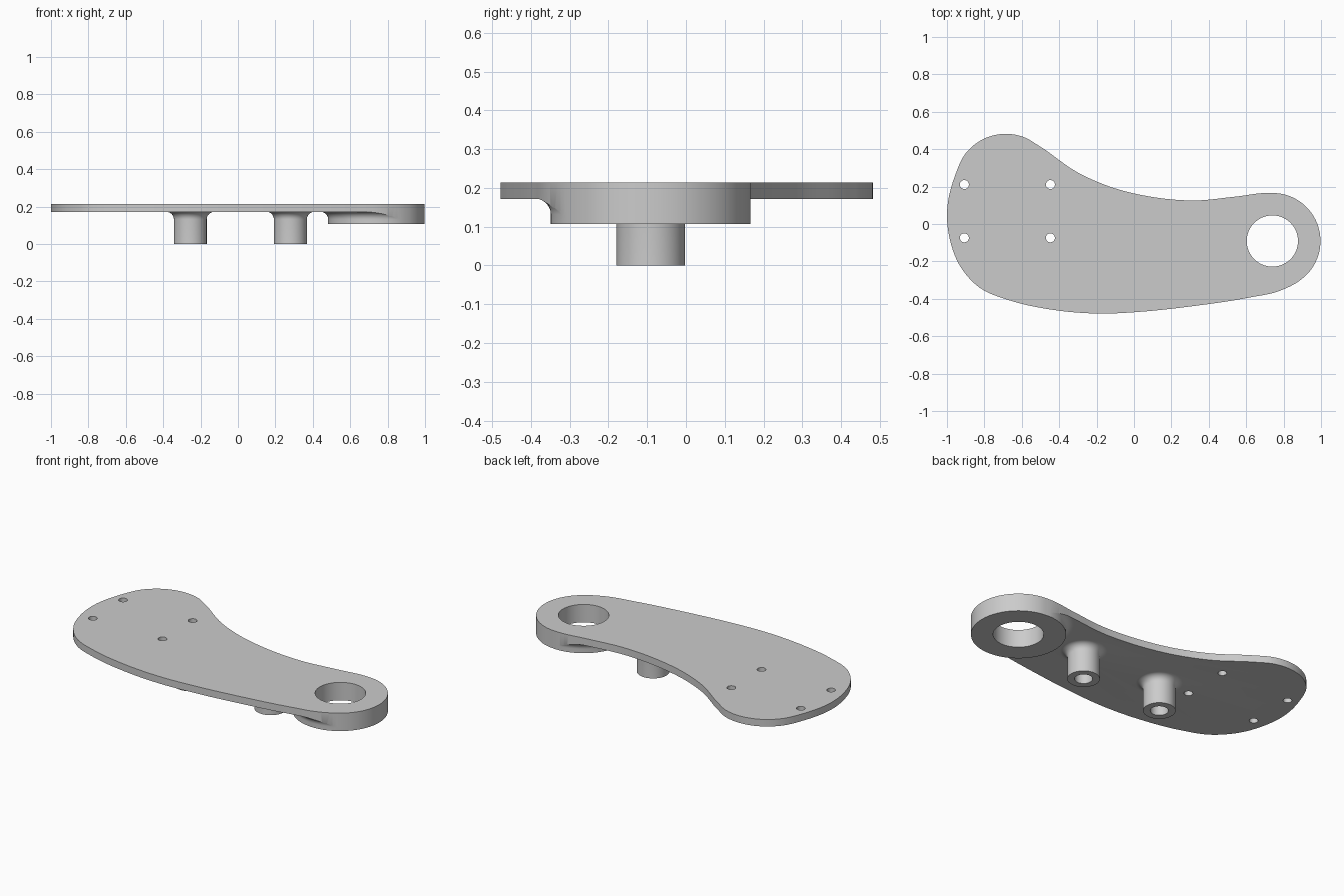
import bpy, bmesh, math
from mathutils import Vector

TOP, UNDER, COLLAR_Z = 0.214, 0.172, 0.107
HUB, HUB_R, FILLET = Vector((0.74, -0.091)), 0.258, 0.04

if "Cube" in bpy.data.objects:
    bpy.data.objects.remove(bpy.data.objects["Cube"])

grey = bpy.data.materials.new("light grey")
grey.use_nodes = True
grey.diffuse_color = (0.6, 0.6, 0.6, 1)
grey.node_tree.nodes["Principled BSDF"].inputs["Base Color"].default_value = grey.diffuse_color


def finish(name, bm, location=(0, 0, 0)):
    bmesh.ops.recalc_face_normals(bm, faces=bm.faces)
    mesh = bpy.data.meshes.new(name)
    bm.to_mesh(mesh)
    bm.free()
    mesh.materials.append(grey)
    obj = bpy.data.objects.new(name, mesh)
    obj.location = location
    bpy.context.collection.objects.link(obj)
    return obj


def prism(name, points, z0, z1):
    bm = bmesh.new()
    face = bm.faces.new([bm.verts.new((p.x, p.y, z0)) for p in points])
    new = bmesh.ops.extrude_face_region(bm, geom=[face])["geom"]
    bmesh.ops.translate(bm, vec=(0, 0, z1 - z0),
                        verts=[v for v in new if isinstance(v, bmesh.types.BMVert)])
    return finish(name, bm)


def lathe(name, profile, x, y, steps=96):
    """Revolve a closed (radius, z) profile around a vertical axis."""
    bm = bmesh.new()
    verts = [bm.verts.new((r, 0, z)) for r, z in profile]
    edges = [bm.edges.new((a, b)) for a, b in zip(verts, verts[1:] + verts[:1])]
    bmesh.ops.spin(bm, geom=verts + edges, axis=(0, 0, 1), cent=(0, 0, 0),
                   angle=math.tau, steps=steps)
    bmesh.ops.remove_doubles(bm, verts=bm.verts, dist=1e-5)
    return finish(name, bm, (x, y, 0))


def flare(radius):
    """Concave fillet from a vertical wall up to the plate underside."""
    return [(radius + FILLET * (1 - math.cos(a)), UNDER - FILLET + FILLET * math.sin(a))
            for a in (math.pi / 2 * i / 8 for i in range(9))]


def smooth_loop(points, steps=8):
    """Closed Catmull-Rom curve through the points."""
    out = []
    n = len(points)
    for i in range(n):
        a, b, c, d = (points[(i + k) % n] for k in (-1, 0, 1, 2))
        # chord-scaled tangents keep uneven spacing well behaved
        l0, l1, l2 = (b - a).length, (c - b).length, (d - c).length
        m0 = ((b - a) / l0 * l1 + (c - b) / l1 * l0) / (l0 + l1) * l1
        m1 = ((c - b) / l1 * l2 + (d - c) / l2 * l1) / (l1 + l2) * l1
        for k in range(steps):
            t = k / steps
            out.append(b * (2*t**3 - 3*t**2 + 1) + m0 * (t**3 - 2*t**2 + t)
                       + c * (3*t**2 - 2*t**3) + m1 * (t**3 - t**2))
    return out


def boolean(target, tool, operation):
    mod = target.modifiers.new(operation.title(), "BOOLEAN")
    mod.operation, mod.object, mod.solver = operation, tool, "EXACT"
    bpy.context.view_layer.objects.active = target
    bpy.ops.object.modifier_apply(modifier=mod.name)
    bpy.data.objects.remove(tool)


# Arm outline: rounded hub end, then the broad end
hub_arc = [HUB + (HUB_R - 0.001) * Vector((math.cos(a), math.sin(a)))
           for a in (math.radians(d) for d in range(-54, 91, 12))]
rim = [Vector(p) for p in (
    (0.54, 0.146), (0.334, 0.126), (0.083, 0.147), (-0.13, 0.2), (-0.3, 0.275),
    (-0.505, 0.416), (-0.59, 0.465), (-0.68, 0.482), (-0.8, 0.457), (-0.89, 0.39),
    (-0.96, 0.25), (-1, 0.045), (-0.985, -0.08), (-0.933, -0.22), (-0.826, -0.34),
    (-0.666, -0.408), (-0.452, -0.456), (-0.184, -0.479), (0.05, -0.468),
    (0.3, -0.441), (0.618, -0.393), (0.78, -0.357))]
arm = prism("arm_plate", smooth_loop(hub_arc + rim), COLLAR_Z, TOP)

# Thin the plate everywhere except the filleted collar
relief = lathe("relief_cutter", flare(HUB_R) + [(3, UNDER), (3, 0), (HUB_R, 0)], *HUB)
boolean(arm, relief, "DIFFERENCE")

# Two hollow bosses on the underside
for x in (-0.255, 0.28):
    r, bore, depth = 0.088, 0.049, UNDER - 0.003
    profile = [(0, depth), (bore, depth), (bore, 0), (r, 0)] + flare(r)
    profile += [(r + FILLET, UNDER + 0.01), (0, UNDER + 0.01)]
    boolean(arm, lathe("boss", profile, x, HUB.y, 64), "UNION")

# Hub bore and four screw holes
holes = [(HUB.x, HUB.y, 0.137)]
holes += [(x, y, 0.024) for x in (-0.907, -0.447) for y in (-0.074, 0.211)]
for x, y, r in holes:
    drill = lathe("drill", [(0, 0), (r, 0), (r, 1), (0, 1)], x, y, 64)
    boolean(arm, drill, "DIFFERENCE")

bpy.ops.object.select_all(action="DESELECT")
arm.select_set(True)
bpy.context.view_layer.objects.active = arm
bpy.ops.object.shade_smooth_by_angle(angle=math.radians(30))
